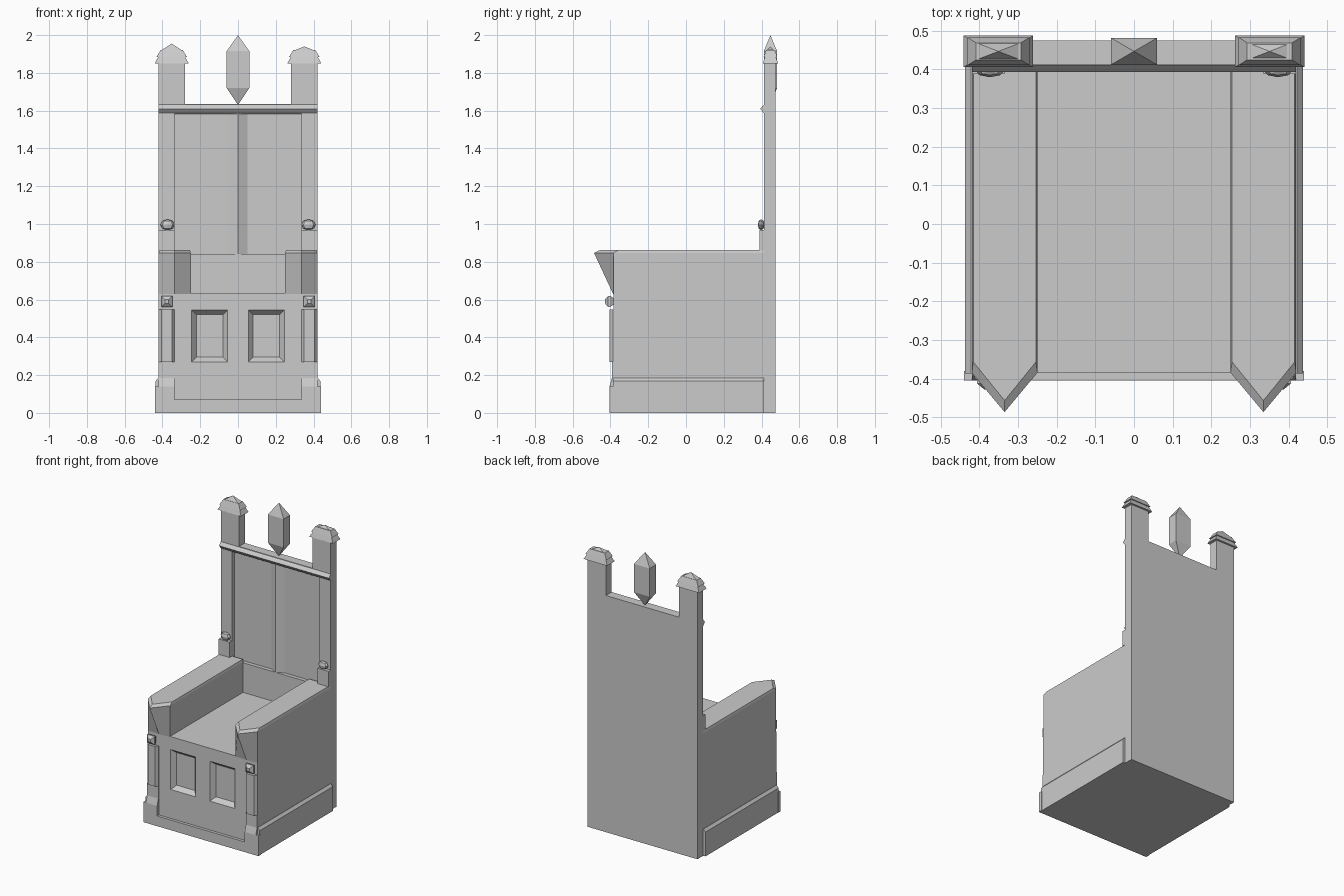
import bpy, bmesh

if "Cube" in bpy.data.objects:
    bpy.data.objects.remove(bpy.data.objects["Cube"])


def loft(name, rings):
    """Closed solid through rings of points; coincident points merge to tips."""
    bm = bmesh.new()
    vs = [[bm.verts.new(p) for p in r] for r in rings]
    n = len(vs[0])
    for a, b in zip(vs, vs[1:]):
        for i in range(n):
            bm.faces.new((a[i], a[(i + 1) % n], b[(i + 1) % n], b[i]))
    bm.faces.new(vs[0])
    bm.faces.new(vs[-1])
    bmesh.ops.remove_doubles(bm, verts=bm.verts, dist=1e-5)
    bmesh.ops.recalc_face_normals(bm, faces=bm.faces)
    me = bpy.data.meshes.new(name)
    bm.to_mesh(me)
    bm.free()
    ob = bpy.data.objects.new(name, me)
    bpy.context.collection.objects.link(ob)
    return ob


def rect_z(x0, x1, y0, y1, z):
    return [(x0, y0, z), (x1, y0, z), (x1, y1, z), (x0, y1, z)]


def rect_y(x0, x1, z0, z1, y):
    return [(x0, y, z0), (x1, y, z0), (x1, y, z1), (x0, y, z1)]


def box(name, x0, x1, y0, y1, z0, z1):
    return loft(name, [rect_z(x0, x1, y0, y1, z0), rect_z(x0, x1, y0, y1, z1)])


def cut(ob, cutter):
    m = ob.modifiers.new("cut", 'BOOLEAN')
    m.operation, m.object, m.solver = 'DIFFERENCE', cutter, 'EXACT'
    bpy.context.view_layer.objects.active = ob
    bpy.ops.object.modifier_apply(modifier=m.name)
    bpy.data.objects.remove(cutter)


def mirror(rings, s):
    return [[(s * x, y, z) for x, y, z in r] for r in rings]


# Seat box with two bevelled front panels
seat = box("seat_box", -0.42, 0.42, -0.385, 0.42, 0, 0.635)
for c in (-0.15, 0.15):
    cut(seat, loft("panel_cutter", [
        rect_y(c - 0.102, c + 0.102, 0.263, 0.552, -0.393),
        rect_y(c - 0.070, c + 0.070, 0.295, 0.520, -0.355)]))

# Backrest with sunken panel and a notched top between posts
back = box("backrest", -0.42, 0.42, 0.412, 0.475, 0, 1.635)
cut(back, box("back_cutter", -0.335, 0.335, 0.38, 0.438, 0.84, 1.585))

# Central ridge between the back panels
loft("back_ridge", [[(-0.055, 0.44, z), (0, 0.412, z), (0.055, 0.44, z)]
                    for z in (0.84, 1.585)])

# Pointed moulding across the backrest
loft("back_moulding", [[(x, 0.415, 1.583), (x, 0.393, 1.61), (x, 0.415, 1.635)]
                       for x in (-0.42, 0.42)])

# Central finial standing on its tip
cy = 0.447
loft("centre_finial", [rect_z(0, 0, cy, cy, 1.63),
                       rect_z(-0.06, 0.06, 0.412, 0.482, 1.72),
                       rect_z(-0.06, 0.06, 0.412, 0.482, 1.915),
                       rect_z(0, 0, cy, cy, 2.0)])

# Bottom front rail
box("front_rail", -0.34, 0.34, -0.405, -0.38, 0, 0.07)

for s, side in ((-1, "left"), (1, "right")):
    def part(name, rings):
        return loft(side + "_" + name, mirror(rings, s))

    def block(name, x0, x1, y0, y1, z0, z1):
        return part(name, [rect_z(x0, x1, y0, y1, z0), rect_z(x0, x1, y0, y1, z1)])

    # Upper back post and tiered cap
    block("back_post", 0.28, 0.42, 0.412, 0.475, 1.63, 1.855)
    top = 1.955 if s < 0 else 1.94
    cx = 0.351
    tiers = [(0.090, 0.041, 1.85), (0.068, 0.027, 1.89), (0.080, 0.036, 1.885),
             (0.058, 0.022, 1.922), (0.062, 0.024, 1.915), (0.0, 0.0, top)]
    for i in range(0, 6, 2):
        part("cap_tier_%d" % (i // 2 + 1),
             [rect_z(cx - w, cx + w, cy - d, cy + d, z) for w, d, z in tiers[i:i + 2]])

    # Armrest with a pointed prow tapering down to the seat front
    def arm_ring(e, y, tip, z):
        return [(0.25 + e, 0.415, z), (0.25 + e, y, z), (0.335, tip, z),
                (0.42 - e, y, z), (0.42 - e, 0.415, z)]
    part("armrest", [arm_ring(0, -0.385, -0.386, 0.63),
                     arm_ring(0, -0.385, -0.487, 0.847),
                     arm_ring(0.004, -0.357, -0.457, 0.862)])

    # Short post and knob behind the armrest
    block("rear_stub", 0.335, 0.42, 0.388, 0.415, 0.86, 0.968)
    bpy.ops.mesh.primitive_uv_sphere_add(segments=8, ring_count=4, radius=1,
                                         location=(s * 0.373, 0.398, 0.996))
    knob = bpy.context.object
    knob.name = side + "_rear_knob"
    knob.scale = (0.038, 0.018, 0.029)

    # Front corner: plinth, lower post, chamfered pilaster
    block("front_plinth", 0.335, 0.44, -0.405, -0.38, 0, 0.14)
    part("front_lower_post", [rect_z(0.335, 0.42, -0.405, -0.38, 0.14),
                              rect_z(0.335, 0.42, -0.392, -0.38, 0.185),
                              rect_z(0.335, 0.42, -0.392, -0.38, 0.27)])
    part("pilaster", [[(0.335, -0.38, z), (0.335, -0.387, z), (0.35, -0.406, z),
                       (0.405, -0.406, z), (0.42, -0.387, z), (0.42, -0.38, z)]
                      for z in (0.27, 0.547)])

    # Faceted stud above the pilaster
    def stud_ring(r, y):
        return rect_y(0.377 - r, 0.377 + r, 0.59 - r, 0.59 + r, y)
    part("front_stud", [stud_ring(0.015, -0.38), stud_ring(0.029, -0.402),
                        stud_ring(0.029, -0.413), stud_ring(0.01, -0.429)])

    # Side skirting with a bevelled top
    part("side_skirting", [rect_z(0.415, 0.437, -0.387, 0.412, 0),
                           rect_z(0.415, 0.437, -0.387, 0.412, 0.168),
                           rect_z(0.415, 0.422, -0.387, 0.412, 0.185)])
